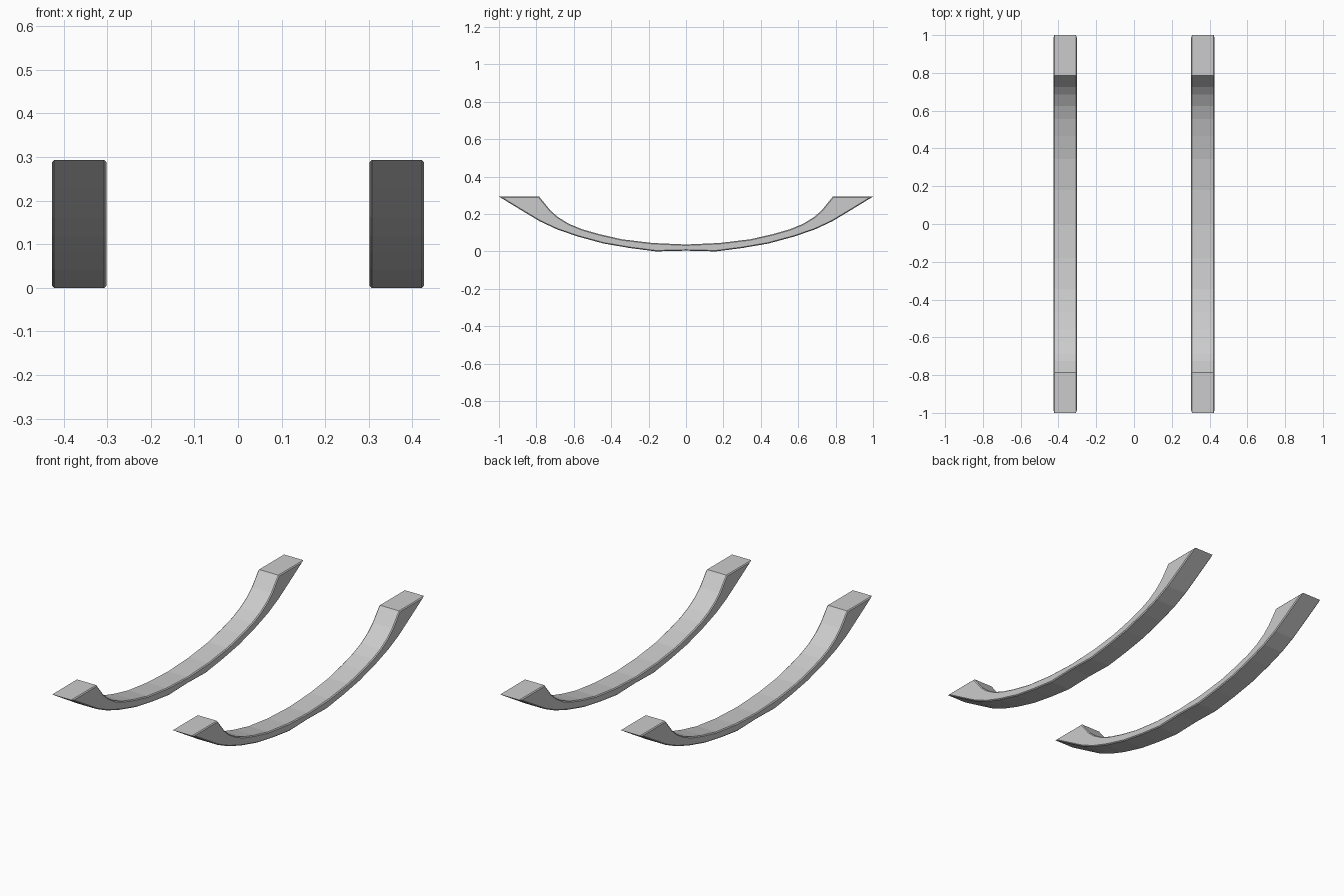
import bpy, bmesh

if "Cube" in bpy.data.objects:
    bpy.data.objects.remove(bpy.data.objects["Cube"])

# Side profile halves (y, z): lower running edge and upper edge
LOWER = [(0, 0.004), (0.16, 0.0), (0.30, 0.018), (0.44, 0.042), (0.58, 0.08),
         (0.69, 0.118), (0.78, 0.16), (0.89, 0.226), (1.0, 0.293)]
UPPER = [(0.785, 0.293), (0.725, 0.219), (0.685, 0.184), (0.625, 0.147),
         (0.557, 0.119), (0.467, 0.093), (0.345, 0.065), (0.18, 0.045), (0, 0.037)]
X_IN, X_OUT, BEVEL = 0.302, 0.427, 0.005


def rocker(name, side):
    half = LOWER + UPPER
    profile = half + [(-y, z) for y, z in reversed(half[1:-1])]
    x0, x1 = sorted((side * X_IN, side * X_OUT))
    bm = bmesh.new()
    cap = bm.faces.new([bm.verts.new((x0, y, z)) for y, z in profile])
    ext = bmesh.ops.extrude_face_region(bm, geom=[cap])
    top = [v for v in ext["geom"] if isinstance(v, bmesh.types.BMVert)]
    bmesh.ops.translate(bm, verts=top, vec=(x1 - x0, 0, 0))
    if not cap.is_valid or len(bm.faces) < len(profile) + 2:
        bmesh.ops.holes_fill(bm, edges=[e for e in bm.edges if e.is_boundary])
    bmesh.ops.recalc_face_normals(bm, faces=bm.faces[:])
    # Small chamfer around both side outlines
    rim = [e for e in bm.edges if abs(e.verts[0].co.x - e.verts[1].co.x) < 1e-6]
    bmesh.ops.bevel(bm, geom=rim, offset=BEVEL, offset_type='OFFSET',
                    segments=1, profile=0.5, affect='EDGES')
    mesh = bpy.data.meshes.new(name)
    bm.to_mesh(mesh)
    bm.free()
    bpy.context.collection.objects.link(bpy.data.objects.new(name, mesh))


# Pair of curved runners
rocker("left_rocker", -1)
rocker("right_rocker", 1)
